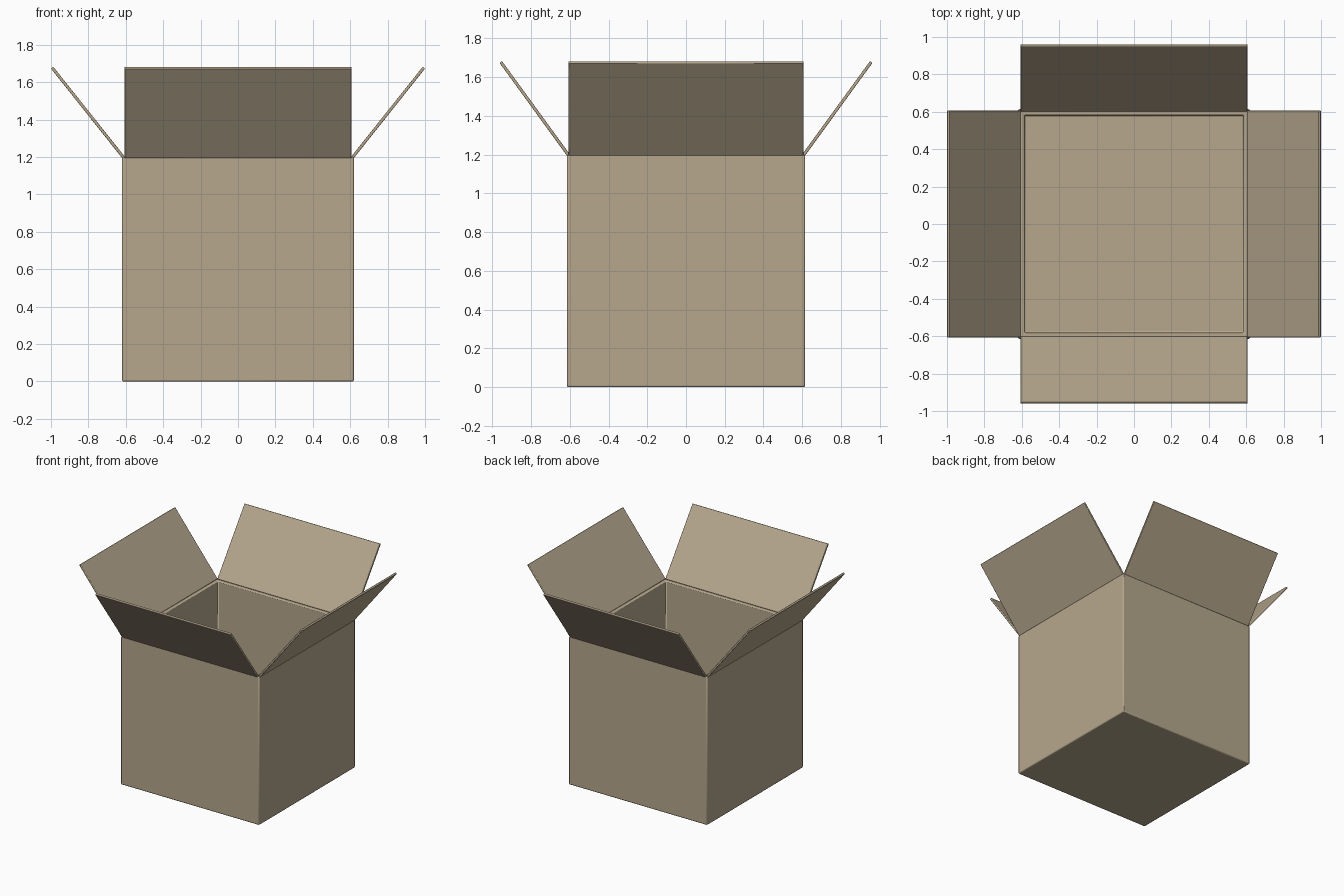
import bpy, bmesh, math
from mathutils import Matrix, Vector

old = bpy.data.objects.get("Cube")
if old:
    bpy.data.objects.remove(old, do_unlink=True)

cardboard = bpy.data.materials.new("cardboard")
cardboard.use_nodes = True
COLOUR = (0.47, 0.39, 0.27, 1)
cardboard.diffuse_color = COLOUR
cardboard.node_tree.nodes["Principled BSDF"].inputs["Base Color"].default_value = COLOUR

HALF_X, HALF_Y, HEIGHT = 0.62, 0.615, 1.2
WALL, THICK = 0.048, 0.016


def finish(name, bm, bevel):
    """Turn a bmesh into a cardboard object with softened edges."""
    bmesh.ops.recalc_face_normals(bm, faces=bm.faces)
    mesh = bpy.data.meshes.new(name)
    bm.to_mesh(mesh)
    bm.free()
    mesh.materials.append(cardboard)
    obj = bpy.data.objects.new(name, mesh)
    bpy.context.collection.objects.link(obj)
    mod = obj.modifiers.new("soft_edges", "BEVEL")
    mod.width, mod.segments = bevel, 2
    bpy.ops.object.select_all(action="DESELECT")
    obj.select_set(True)
    bpy.context.view_layer.objects.active = obj
    bpy.ops.object.shade_smooth_by_angle(angle=math.radians(30))
    return obj


# Open carton: inset the top face and sink it to form walls and a floor
bm = bmesh.new()
bmesh.ops.create_cube(bm, size=1, matrix=Matrix.Translation((0, 0, HEIGHT / 2))
                      @ Matrix.Diagonal((2 * HALF_X, 2 * HALF_Y, HEIGHT, 1)))
top = max(bm.faces, key=lambda f: f.calc_center_median().z)
bmesh.ops.inset_region(bm, faces=[top], thickness=WALL)
sunk = bmesh.ops.extrude_face_region(bm, geom=[top])["geom"]
bmesh.ops.delete(bm, geom=[top], context="FACES_ONLY")
bmesh.ops.translate(bm, vec=(0, 0, WALL - HEIGHT),
                    verts=[v for v in sunk if isinstance(v, bmesh.types.BMVert)])
finish("box_body", bm, 0.008)

# Flaps: thin panels leaning outward from each top edge
for name, turn, hinge, reach in (
        ("front_flap", -90, HALF_Y, 0.962), ("back_flap", 90, HALF_Y, 0.962),
        ("left_flap", 0, HALF_X, 1.0), ("right_flap", 180, HALF_X, 1.0)):
    start = Vector((hinge - 0.008, 0, HEIGHT - 0.002))
    along = Vector((reach - 0.006, 0, 1.678)) - start
    slope = math.atan2(along.z, along.x)
    panel = (Matrix.Rotation(math.radians(turn), 4, "Z") @ Matrix.Translation(start)
             @ Matrix.Rotation(-slope, 4, "Y")
             @ Matrix.Translation((along.length / 2, 0, 0))
             @ Matrix.Diagonal((along.length, 1.215, THICK, 1)))
    bm = bmesh.new()
    bmesh.ops.create_cube(bm, size=1, matrix=panel)
    finish(name, bm, 0.004)
